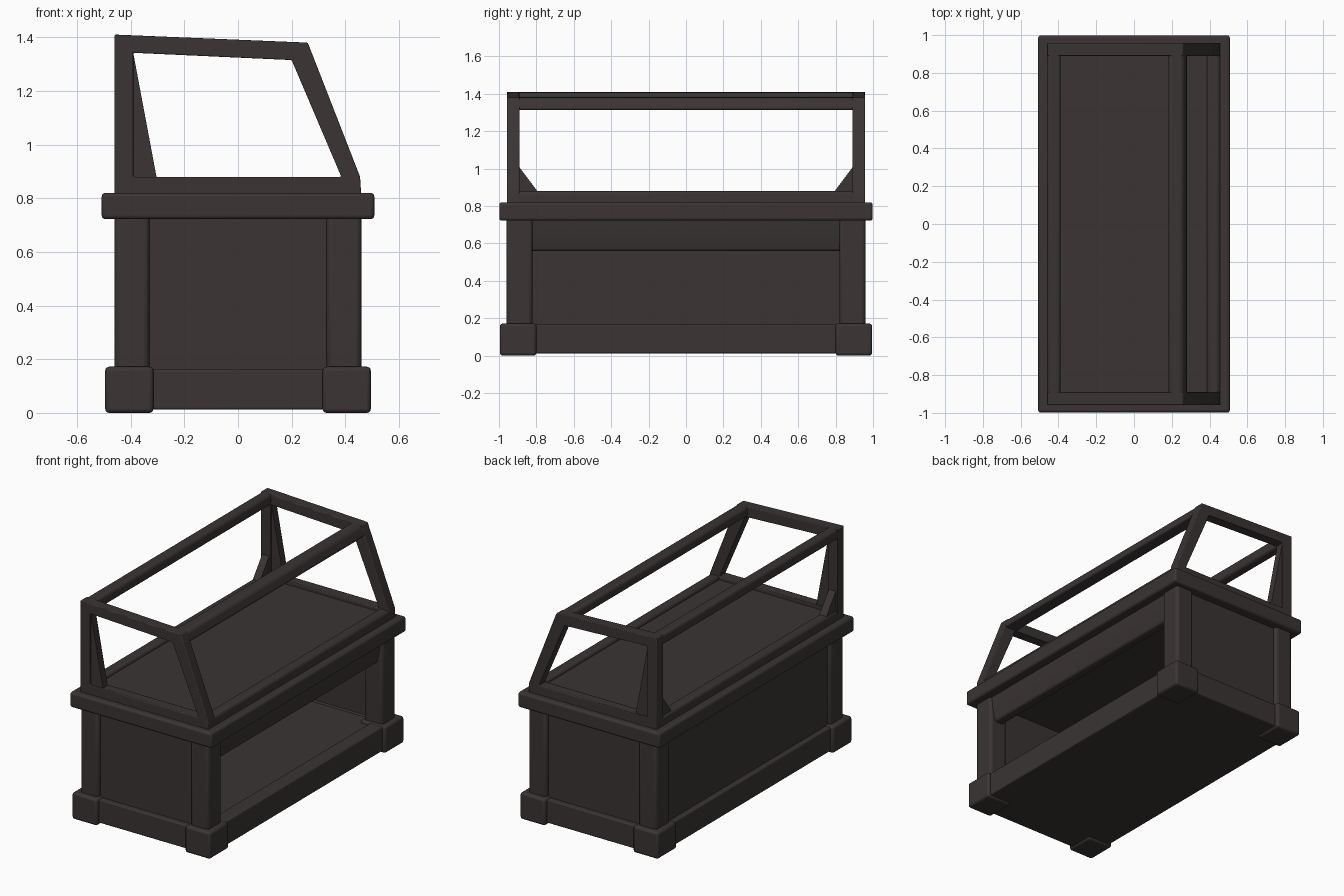
import bpy, bmesh
from mathutils import Vector

if "Cube" in bpy.data.objects:
    bpy.data.objects.remove(bpy.data.objects["Cube"])

mat = bpy.data.materials.new("dark_brown_wood")
mat.diffuse_color = (0.043, 0.034, 0.034, 1)
mat.use_nodes = True
mat.node_tree.nodes["Principled BSDF"].inputs["Base Color"].default_value = mat.diffuse_color


def finish(name, bm, bevel):
    bmesh.ops.recalc_face_normals(bm, faces=bm.faces)
    me = bpy.data.meshes.new(name)
    bm.to_mesh(me)
    bm.free()
    ob = bpy.data.objects.new(name, me)
    bpy.context.collection.objects.link(ob)
    me.materials.append(mat)
    if bevel:
        m = ob.modifiers.new("soft_edges", 'BEVEL')
        m.width = bevel
        m.segments = 3
        m.limit_method = 'ANGLE'
    bpy.ops.object.select_all(action='DESELECT')
    ob.select_set(True)
    bpy.context.view_layer.objects.active = ob
    bpy.ops.object.shade_smooth_by_angle(angle=0.7)
    return ob


def box(name, x, y, z, bevel=0.008):
    bm = bmesh.new()
    bmesh.ops.create_cube(bm, size=1)
    for v in bm.verts:
        v.co = Vector([(r[0] + r[1]) / 2 + c * (r[1] - r[0]) for c, r in zip(v.co, (x, y, z))])
    return finish(name, bm, bevel)


def prism(name, pts, y0, y1, bevel=0.018):
    """Profile in x-z, extruded along y."""
    bm = bmesh.new()
    f = bm.faces.new([bm.verts.new((x, y0, z)) for x, z in pts])
    g = bmesh.ops.extrude_face_region(bm, geom=[f])
    bmesh.ops.translate(bm, vec=(0, y1 - y0, 0), verts=[v for v in g["geom"] if isinstance(v, bmesh.types.BMVert)])
    return finish(name, bm, bevel)


def ring(name, outer, inner, y0, y1, bevel=0.018):
    """Closed frame in x-z with a window, thick along y."""
    bm = bmesh.new()
    loops = [[bm.verts.new((x, y, z)) for x, z in p]
             for p, y in ((outer, y0), (inner, y0), (inner, y1), (outer, y1))]
    n = len(outer)
    for k in range(4):
        a, b = loops[k], loops[(k + 1) % 4]
        for i in range(n):
            j = (i + 1) % n
            bm.faces.new((a[i], a[j], b[j], b[i]))
    return finish(name, bm, bevel)


def hull(name, pts):
    bm = bmesh.new()
    for p in pts:
        bm.verts.new(p)
    bmesh.ops.convex_hull(bm, input=bm.verts)
    return finish(name, bm, 0)


# lower cabinet
box("cabinet_floor", (-0.44, 0.44), (-0.93, 0.93), (0.012, 0.155), 0)
box("back_panel", (-0.44, -0.40), (-0.93, 0.93), (0.10, 0.74), 0)
box("back_base_rail", (-0.475, -0.40), (-0.85, 0.85), (0.012, 0.165))
box("front_base_rail", (0.38, 0.475), (-0.85, 0.85), (0.012, 0.168))
# front valance leans inward under the counter
prism("front_valance", [(0.36, 0.56), (0.42, 0.56), (0.44, 0.64), (0.45, 0.74), (0.36, 0.74)], -0.84, 0.84, 0.012)

for s, side in ((-1, "front"), (1, "rear")):
    def span(a, b):
        return tuple(sorted((s * a, s * b)))
    # end panels and base rails
    box(side + "_end_panel", (-0.40, 0.40), span(0.89, 0.935), (0.10, 0.74), 0)
    box(side + "_end_base_rail", (-0.35, 0.35), span(0.88, 0.97), (0.012, 0.163))
    # corner posts and feet
    for t, lr in ((-1, "left"), (1, "right")):
        box(f"{side}_{lr}_post", sorted((t * 0.33, t * 0.46)), span(0.82, 0.96), (0.1, 0.74), 0.02)
        box(f"{side}_{lr}_foot", sorted((t * 0.315, t * 0.495)), span(0.80, 0.995), (0, 0.172), 0.015)
    # slanted end frames of the upper case
    ring(side + "_end_frame",
         [(-0.46, 0.80), (-0.46, 1.41), (0.26, 1.38), (0.455, 0.88), (0.46, 0.80)],
         [(-0.39, 0.88), (-0.39, 1.342), (0.20, 1.315), (0.385, 0.88), (0.38, 0.88)],
         *span(0.89, 0.958))
    # tall gusset along the end, short gusset along the back
    hull(side + "_end_gusset", [(x, s * y, z) for y in (0.90, 0.948)
                                for x, z in ((-0.41, 1.35), (-0.39, 1.34), (-0.30, 0.86), (-0.41, 0.86))])
    hull(side + "_back_gusset", [(x, s * y, z) for x in (-0.45, -0.40)
                                 for y, z in ((0.90, 1.02), (0.90, 0.86), (0.78, 0.86))])

# counter trim and display floor
box("counter_trim", (-0.508, 0.508), (-0.998, 0.998), (0.722, 0.82), 0.014)
box("display_floor", (-0.43, 0.43), (-0.93, 0.93), (0.80, 0.858), 0)

# long rails of the upper case
rails = {
    "back_top_rail": [(-0.46, 1.34), (-0.46, 1.41), (-0.388, 1.407), (-0.388, 1.337)],
    "front_top_rail": [(0.183, 1.318), (0.183, 1.383), (0.26, 1.38), (0.285, 1.312)],
    "back_lower_rail": [(-0.46, 0.80), (-0.46, 0.88), (-0.39, 0.88), (-0.39, 0.80)],
    "front_lower_rail": [(0.39, 0.80), (0.385, 0.88), (0.455, 0.88), (0.46, 0.80)],
}
for name, pts in rails.items():
    prism(name, pts, -0.955, 0.955)
